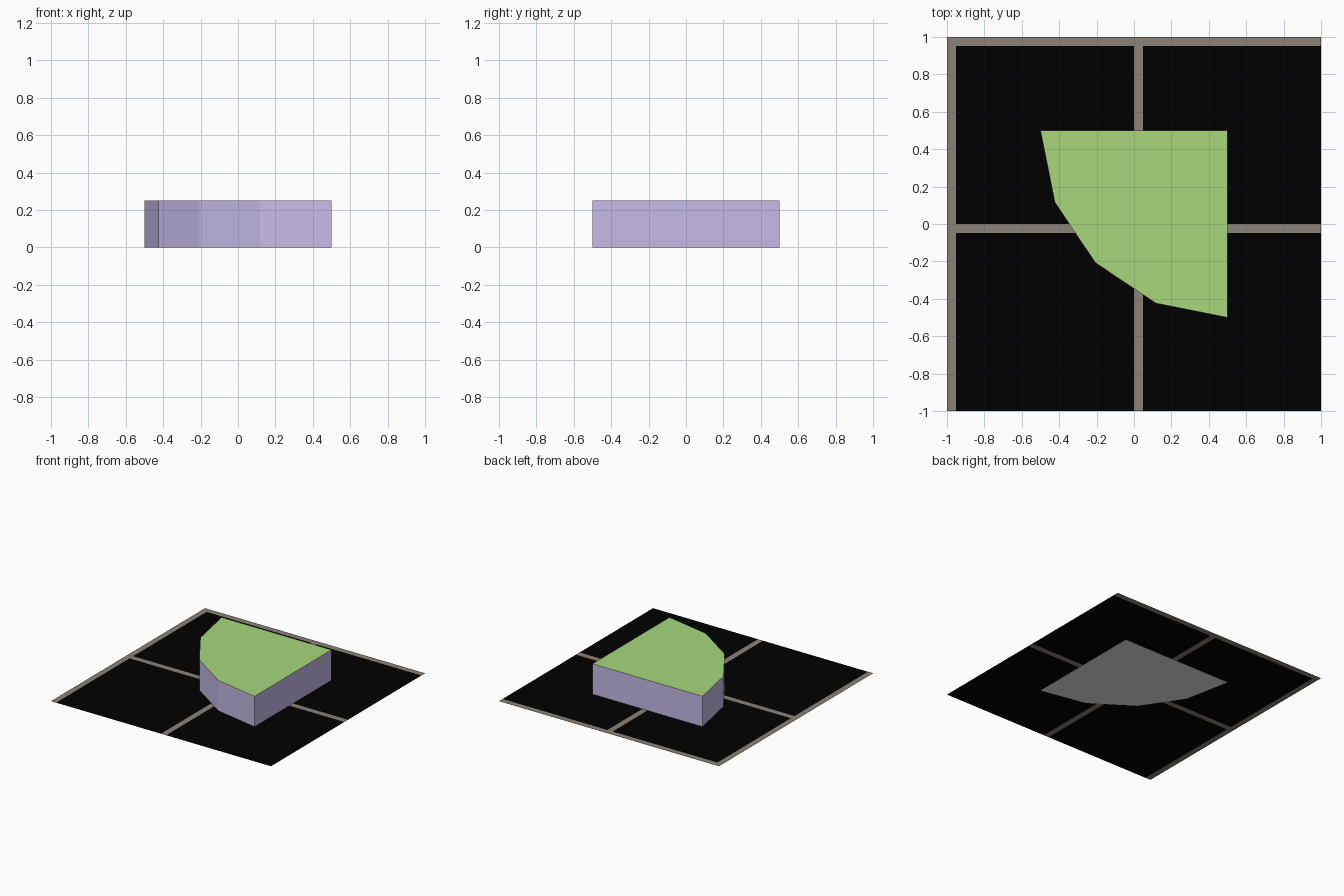
import bpy, bmesh, math

if "Cube" in bpy.data.objects:
    bpy.data.objects.remove(bpy.data.objects["Cube"])


def material(name, rgb):
    # sRGB 0-255 to linear diffuse colour
    m = bpy.data.materials.new(name)
    lin = [((c / 255 + 0.055) / 1.055) ** 2.4 if c > 10 else c / 255 / 12.92 for c in rgb]
    m.diffuse_color = (*lin, 1)
    m.use_nodes = True
    m.node_tree.nodes["Principled BSDF"].inputs["Base Color"].default_value = m.diffuse_color
    return m


def finish(name, bm, mats):
    me = bpy.data.meshes.new(name)
    bm.to_mesh(me)
    bm.free()
    for m in mats:
        me.materials.append(m)
    ob = bpy.data.objects.new(name, me)
    bpy.context.collection.objects.link(ob)
    return ob


grout = material("grout_taupe", (139, 130, 119))
tile = material("tile_black", (0, 0, 0))
green = material("top_green", (167, 215, 123))
purple = material("side_lilac", (198, 187, 231))
grey = material("underside_grey", (236, 236, 236))

# Tiled floor: thin sheet cut along the grout lines
G = 0.047
xs = [-1, -1 + G, 0, G, 1]
ys = [-1, -G, 0, 1 - G, 1]
bm = bmesh.new()
v = [[bm.verts.new((x, y, 0)) for y in ys] for x in xs]
for i in range(4):
    for j in range(4):
        f = bm.faces.new((v[i][j], v[i + 1][j], v[i + 1][j + 1], v[i][j + 1]))
        f.material_index = 1 if i in (1, 3) and j in (0, 2) else 0
finish("tiled_floor", bm, [grout, tile])

# Quarter-round slab: four-segment arc about the back right corner
bm = bmesh.new()
profile = [(0.5, 0.5)]
for k in range(5):
    a = math.pi + k * math.pi / 8
    profile.append((0.5 + math.cos(a), 0.5 + math.sin(a)))
base = bm.faces.new([bm.verts.new((x, y, -0.001)) for x, y in profile])
ext = bmesh.ops.extrude_face_region(bm, geom=[base], use_keep_orig=True)
for e in ext["geom"]:
    if isinstance(e, bmesh.types.BMVert):
        e.co.z = 0.25
bmesh.ops.recalc_face_normals(bm, faces=bm.faces)
bm.normal_update()
for f in bm.faces:
    f.material_index = 0 if f.normal.z > 0.5 else 2 if f.normal.z < -0.5 else 1
finish("quarter_slab", bm, [green, purple, grey])
